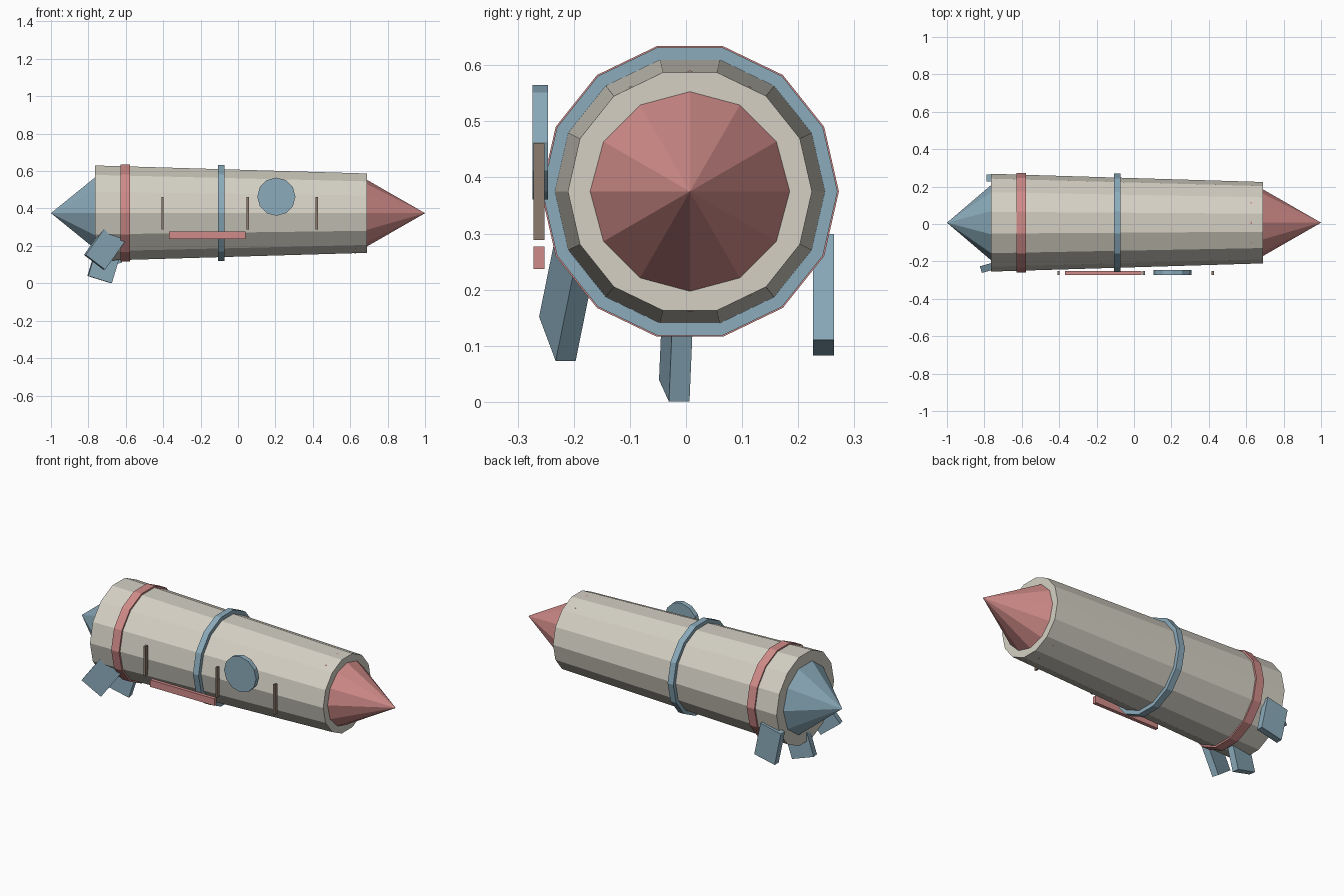
import bpy, bmesh, math
from mathutils import Vector

if "Cube" in bpy.data.objects:
    bpy.data.objects.remove(bpy.data.objects["Cube"])

AXIS_Y, AXIS_Z = 0.007, 0.375


def material(name, rgb):
    m = bpy.data.materials.new(name)
    m.diffuse_color = (*rgb, 1)
    m.use_nodes = True
    m.node_tree.nodes["Principled BSDF"].inputs["Base Color"].default_value = m.diffuse_color
    return m


CREAM = material("cream", (0.66, 0.63, 0.55))
BLUE = material("dusty_blue", (0.26, 0.41, 0.50))
PINK = material("dusty_pink", (0.63, 0.26, 0.25))
BROWN = material("brown", (0.27, 0.20, 0.155))


def finish(bm, name, mat):
    bmesh.ops.recalc_face_normals(bm, faces=bm.faces)
    mesh = bpy.data.meshes.new(name)
    bm.to_mesh(mesh)
    bm.free()
    mesh.materials.append(mat)
    ob = bpy.data.objects.new(name, mesh)
    bpy.context.collection.objects.link(ob)
    return ob


def drum(name, mat, sides, start, end, r1, r2):
    """Closed faceted drum along x; a zero radius makes a point."""
    bm = bmesh.new()

    def ring(x, r):
        if r == 0:
            return [bm.verts.new((x, AXIS_Y, AXIS_Z))] * sides
        return [bm.verts.new((x, AXIS_Y + r * math.cos(math.tau * i / sides),
                              AXIS_Z + r * math.sin(math.tau * i / sides)))
                for i in range(sides)]

    a, b = ring(start, r1), ring(end, r2)
    for i in range(sides):
        j = (i + 1) % sides
        bm.faces.new(list(dict.fromkeys((a[i], a[j], b[j], b[i]))))
    for loop, r in ((a, r1), (b, r2)):
        if r:
            bm.faces.new(loop)
    return finish(bm, name, mat)


def box(name, mat, center, size, rot=(0, 0, 0)):
    bm = bmesh.new()
    bmesh.ops.create_cube(bm, size=1)
    bmesh.ops.scale(bm, vec=Vector(size), verts=bm.verts)
    ob = finish(bm, name, mat)
    ob.location = center
    ob.rotation_euler = [math.radians(d) for d in rot]
    return ob


# Tapered hull with a cone at each end
drum("hull", CREAM, 14, -0.765, 0.69, 0.2615, 0.2175)
drum("nose_cone", PINK, 12, 0.688, 1.0, 0.179, 0)
drum("tail_cone", BLUE, 10, -1.0, -0.763, 0, 0.202)

# Bands round the hull
drum("rear_band", PINK, 14, -0.627, -0.577, 0.2655, 0.2655)
drum("middle_band", BLUE, 14, -0.108, -0.072, 0.263, 0.263)
drum("front_inner_band", PINK, 12, 0.622, 0.631, 0.2155, 0.2155)

# Round window standing off the near side
bm = bmesh.new()
rim = [bm.verts.new((0.205 + 0.102 * math.cos(math.tau * i / 12), -0.274,
                     0.463 + 0.102 * math.sin(math.tau * i / 12)))
       for i in range(12)]
disc = bm.faces.new(rim)
ext = bmesh.ops.extrude_face_region(bm, geom=[disc], use_keep_orig=True)
bmesh.ops.translate(bm, vec=(0, 0.028, 0),
                    verts=[v for v in ext["geom"] if isinstance(v, bmesh.types.BMVert)])
finish(bm, "window", BLUE)

# Panel strips and side rail
for k, x in enumerate((-0.404, 0.052, 0.421)):
    box(f"panel_strip_{k + 1}", BROWN, (x, -0.262, 0.375), (0.012, 0.02, 0.173))
box("side_rail", PINK, (-0.165, -0.262, 0.257), (0.41, 0.02, 0.04))

# Three tilted tail fins: centre and turn
fins = {
    "near_fin": ((-0.712, -0.2135, 0.19), (0, 36.4, 16)),
    "lower_fin": ((-0.712, -0.017, 0.112), (0, 17, 8)),
    "far_fin": ((-0.704, 0.245, 0.191), (0, -12, 0)),
}
for name, (center, rot) in fins.items():
    box(name, BLUE, center, (0.133, 0.037, 0.193), rot)
